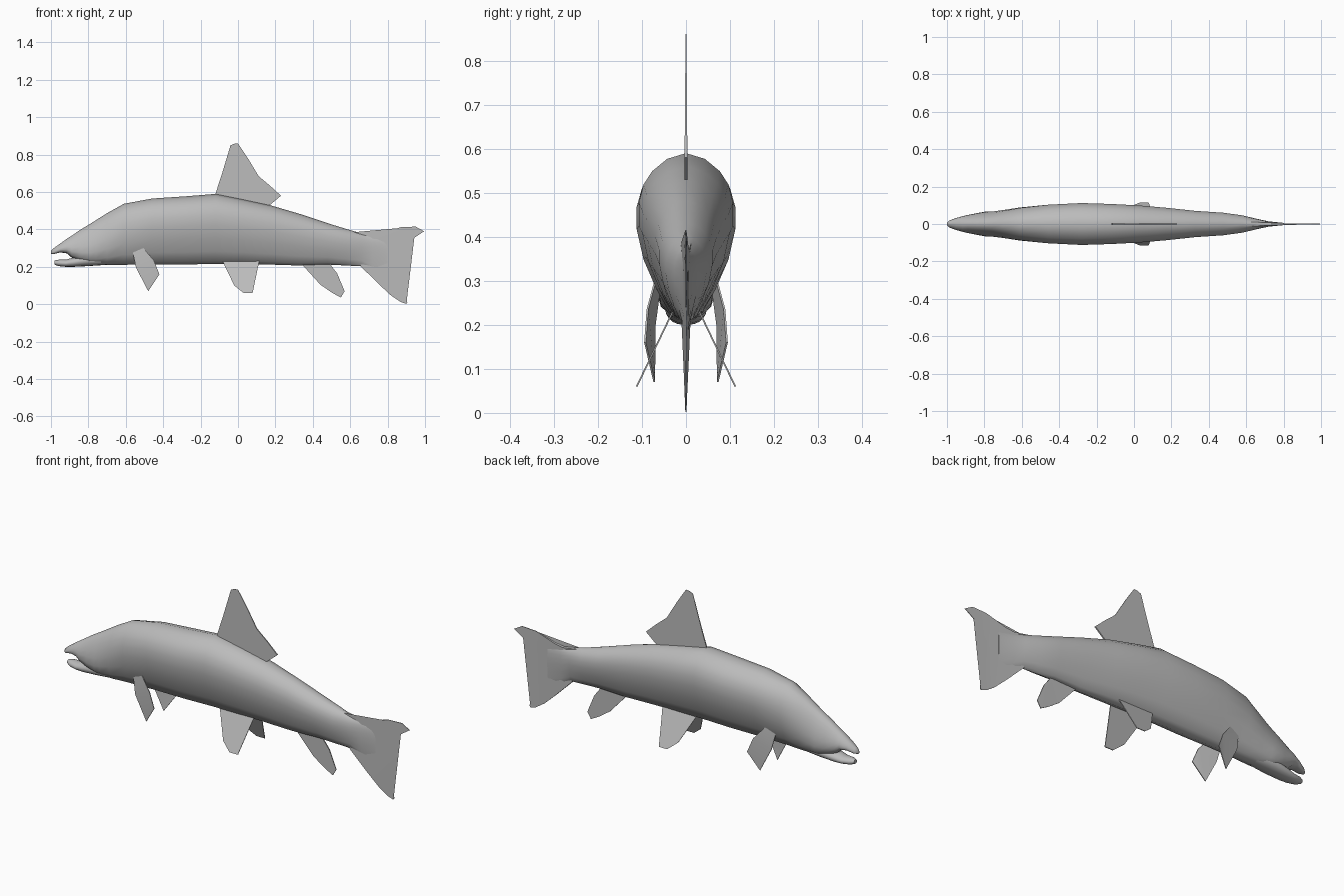
import bpy, bmesh, math

grey = bpy.data.materials.new("fish_grey")
grey.diffuse_color = (0.5, 0.5, 0.5, 1)


def finish(name, bm, angle):
    bmesh.ops.recalc_face_normals(bm, faces=bm.faces)
    me = bpy.data.meshes.new(name)
    bm.to_mesh(me)
    bm.free()
    me.materials.append(grey)
    ob = bpy.data.objects.new(name, me)
    bpy.context.collection.objects.link(ob)
    bpy.ops.object.select_all(action='DESELECT')
    ob.select_set(True)
    bpy.context.view_layer.objects.active = ob
    bpy.ops.object.shade_smooth_by_angle(angle=math.radians(angle))
    return ob


# Trunk half section: (height fraction, width fraction), from back to belly
TRUNK = [(1, 0), (.965, .4), (.89, .72), (.81, .9), (.70, 1), (.56, 1),
         (.37, .86), (.18, .59), (.04, .33), (0, 0)]
HEAD = [(1, 0), (.96, .3), (.87, .52), (.76, .7), (.62, .86), (.46, .97),
        (.28, 1), (.12, .85), (.03, .5), (0, 0)]


def loft(name, stations):
    """Skin rings given as (x, top, bottom, half width, head blend)."""
    bm = bmesh.new()
    rings = []
    for x, top, bot, w, k in stations:
        half = [(bot + (top - bot) * (a[0] * (1 - k) + b[0] * k),
                 w * (a[1] * (1 - k) + b[1] * k)) for a, b in zip(TRUNK, HEAD)]
        pts = [(y, z) for z, y in half] + [(-y, z) for z, y in half[-2:0:-1]]
        rings.append([bm.verts.new((x, y, z)) for y, z in pts])
    n = len(rings[0])
    for r, s in zip(rings, rings[1:]):
        for i in range(n):
            j = (i + 1) % n
            bm.faces.new((r[i], r[j], s[j], s[i]))
    bm.faces.new(rings[0])
    bm.faces.new(rings[-1])
    return finish(name, bm, 50)


# Body with the snout and upper lip at the front
loft("body", [
    (-1.0, .285, .268, .008, 1), (-.985, .30, .268, .02, 1),
    (-.95, .325, .277, .032, 1), (-.915, .35, .272, .042, 1),
    (-.89, .366, .25, .048, 1), (-.84, .40, .228, .058, 1),
    (-.79, .43, .215, .067, 1), (-.76, .449, .212, .068, .9),
    (-.70, .487, .21, .076, .65), (-.61, .537, .211, .089, .25),
    (-.46, .565, .212, .103, 0), (-.28, .577, .213, .112, 0),
    (-.12, .59, .215, .107, 0), (.03, .56, .215, .099, 0),
    (.17, .53, .212, .087, 0), (.33, .483, .207, .07, 0),
    (.48, .433, .212, .06, 0), (.58, .402, .207, .046, 0),
    (.66, .379, .203, .027, 0), (.72, .367, .17, .014, 0),
    (.80, .36, .14, .006, 0)])

# Lower jaw, leaving the mouth slightly open
loft("lower_jaw", [
    (-.982, .234, .212, .012, .6), (-.96, .238, .204, .026, .6),
    (-.92, .238, .2, .035, .6), (-.88, .25, .2, .042, .6),
    (-.80, .27, .204, .048, .6), (-.70, .27, .211, .04, .6)])


def fin(name, outline, thick, offset=lambda x, z: 0, side=1):
    """Thin plate from an x-z outline; thick and offset depend on x and z."""
    bm = bmesh.new()
    layers = []
    for s in (-.5, .5):
        layers.append([bm.verts.new((x, side * (offset(x, z) + s * thick(x, z)), z))
                       for x, z in outline])
    a, b = layers
    n = len(a)
    for i in range(n):
        j = (i + 1) % n
        bm.faces.new((a[i], a[j], b[j], b[i]))
    caps = [bm.faces.new(a), bm.faces.new(b)]
    bmesh.ops.triangulate(bm, faces=caps)
    return finish(name, bm, 30)


# Fins on the centre line
fin("dorsal_fin", [(-.12, .575), (-.12, .592), (-.085, .70), (-.04, .85),
                   (-.02, .858), (0, .86), (.05, .785), (.11, .685),
                   (.17, .635), (.23, .58), (.17, .53), (.1, .52)],
    lambda x, z: .002 + .02 * max(0, .86 - z) * .8)
fin("tail_fin", [(.62, .385), (.71, .37), (.76, .378), (.87, .412), (.95, .415),
                 (.995, .39), (.92, .34), (.885, .29), (.845, .24), (.89, .145),
                 (.905, .01), (.90, .002), (.87, .012), (.82, .045), (.75, .11),
                 (.655, .204)],
    lambda x, z: .003 + .022 * max(0, .85 - x) / .25)
fin("anal_fin", [(.34, .215), (.48, .23), (.53, .165), (.57, .07), (.55, .036),
                 (.505, .06), (.44, .105)],
    lambda x, z: .003 + .02 * max(0, z - .05))

# Paired fins
for side, label in ((1, "left"), (-1, "right")):
    fin(label + "_pectoral_fin",
        [(-.57, .31), (-.51, .305), (-.45, .235), (-.42, .16), (-.48, .07), (-.545, .195)],
        lambda x, z: .004,
        lambda x, z: .072 + .2 * (x + .545) - .1 * abs(z - .2), side)
    fin(label + "_pelvic_fin",
        [(-.085, .235), (.115, .235), (.105, .19), (.078, .06), (.03, .06), (-.02, .10)],
        lambda x, z: .004,
        lambda x, z: .035 + .48 * (.22 - z), side)
